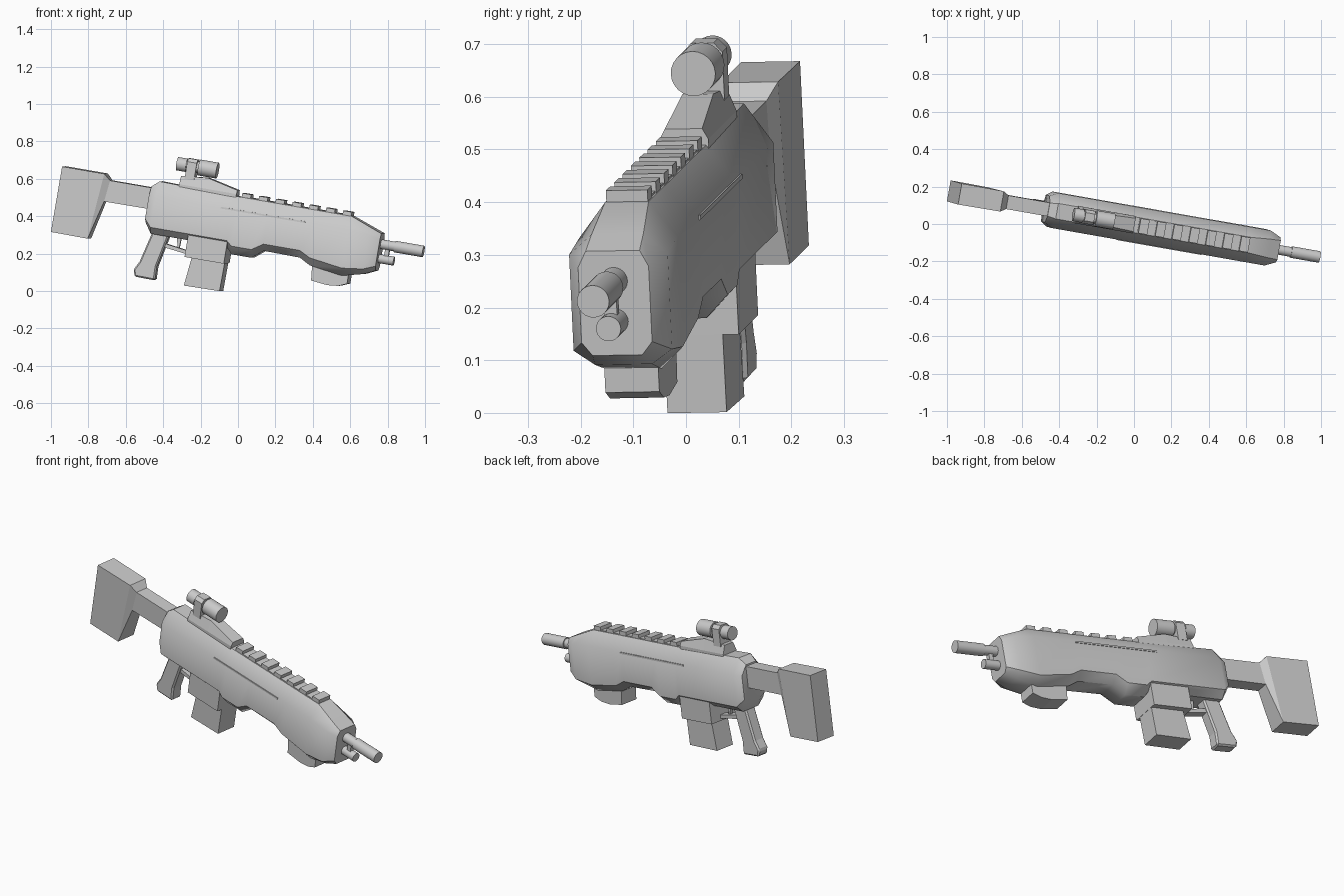
import bpy, bmesh, math
from mathutils import Matrix, Vector

if "Cube" in bpy.data.objects:
    bpy.data.objects.remove(bpy.data.objects["Cube"])

# The rifle is modelled straight along x, then posed with a slight yaw, pitch and roll
POSE = (Matrix.Rotation(math.radians(-10), 4, 'Z')
        @ Matrix.Rotation(math.radians(9.7), 4, 'Y')
        @ Matrix.Rotation(math.radians(1), 4, 'X')
        @ Matrix.Translation((0, 0.005, 0)))


def finish(name, bm, smooth=None):
    bmesh.ops.recalc_face_normals(bm, faces=bm.faces)
    mesh = bpy.data.meshes.new(name)
    bm.to_mesh(mesh)
    bm.free()
    ob = bpy.data.objects.new(name, mesh)
    bpy.context.collection.objects.link(ob)
    ob.matrix_world = POSE
    if smooth:
        bpy.ops.object.select_all(action='DESELECT')
        ob.select_set(True)
        bpy.context.view_layer.objects.active = ob
        bpy.ops.object.shade_smooth_by_angle(angle=math.radians(smooth))
    return ob


def loft(name, rings, smooth=None):
    """Skin a list of equal-length point loops and cap both ends."""
    bm = bmesh.new()
    loops = [[bm.verts.new(p) for p in ring] for ring in rings]
    n = len(loops[0])
    for a, b in zip(loops, loops[1:]):
        for i in range(n):
            j = (i + 1) % n
            bm.faces.new((a[i], a[j], b[j], b[i]))
    bm.faces.new(loops[0])
    bm.faces.new(loops[-1][::-1])
    return finish(name, bm, smooth)


def plate(name, profile, half):
    """Side profile (x, z) extruded to both sides."""
    return loft(name, [[(x, y, z) for x, z in profile] for y in (-half, half)])


def box(name, x0, x1, z0, z1, half, y=0):
    return loft(name, [[(x, y - half, z0), (x, y + half, z0), (x, y + half, z1), (x, y - half, z1)]
                       for x in (x0, x1)])


def tube(name, steps, z, sides=24):
    """Round part along x from (x, radius) steps."""
    ang = [2 * math.pi * i / sides for i in range(sides)]
    return loft(name, [[(x, r * math.cos(t), z + r * math.sin(t)) for t in ang]
                       for x, r in steps], 30)


# Receiver: octagonal sections (x, top, shoulder, low, bottom, half top, half side, half bottom)
sections = [
    (-.550, .475, .425, .300, .280, .035, .072, .040),
    (-.510, .508, .432, .260, .225, .042, .095, .055),
    (-.090, .500, .432, .260, .225, .042, .095, .055),
    (-.060, .500, .432, .235, .190, .042, .095, .052),
    (.050, .500, .432, .235, .190, .042, .095, .052),
    (.110, .500, .432, .275, .238, .042, .095, .052),
    (.310, .500, .432, .275, .235, .042, .095, .052),
    (.370, .500, .432, .245, .203, .042, .095, .052),
    (.550, .500, .432, .220, .178, .042, .095, .052),
    (.665, .458, .420, .235, .207, .050, .095, .055),
    (.725, .436, .405, .260, .235, .052, .068, .048),
]
rings = []
for x, top, sh, low, bot, ht, hs, hb in sections:
    right = [(ht, top), (hs, sh), (hs, low), (hb, bot)]
    rings.append([(x, y, z) for y, z in right] + [(x, -y, z) for y, z in right[::-1]])
loft("receiver", rings, 40)

# Side ledges under the shoulder
for side, label in ((-1, "right"), (1, "left")):
    box("side_ledge_" + label, -.15, .315, .424, .433, .003, side * .095)

# Shoulder stock with a narrower arm: (top x, top z, bottom x, bottom z, half width)
stock = [
    (-1.043, .498, -1.045, .143, .057),
    (-.811, .498, -.843, .141, .055),
    (-.777, .467, -.791, .351, .037),
    (-.530, .467, -.530, .353, .037),
]
loft("stock", [[(tx, -h, tz), (tx, h, tz), (bx, h, bz), (bx, -h, bz)]
               for tx, tz, bx, bz, h in stock])

# Magazine and its well
box("magazine_well", -.302, -.086, .135, .28, .088)
plate("magazine", [(-.266, .16), (-.286, -.018), (-.09, -.015), (-.087, .16)], .057)

# Pistol grip with flared foot
grip = plate("pistol_grip", [(-.505, .24), (-.549, .067), (-.574, .019), (-.562, -.017),
                             (-.451, -.019), (-.453, .055), (-.412, .24)], .034)
bev = grip.modifiers.new("edge_bevel", 'BEVEL')
bev.width, bev.segments = .008, 1

# Trigger guard and trigger
plate("trigger_guard", [(-.45, .187), (-.44, .165), (-.295, .147), (-.295, .166)], .022)
plate("trigger", [(-.375, .235), (-.362, .175), (-.352, .175), (-.35, .235)], .009)

# Front hand rest
plate("hand_rest", [(.38, .23), (.39, .125), (.48, .115), (.54, .121),
                    (.585, .14), (.585, .21)], .052)

# Top rail teeth
box("rail_base", -.06, .545, .49, .504, .038)
for i in range(7):
    x = -.033 + i * .0925
    box(f"rail_tooth_{i + 1}", x - .024, x + .024, .495, .522, .04)

# Sight mount: wedge with flared foot, (x, z of upper edge) at rear, ridge and nose
mount = [(-.402, .556), (-.257, .570), (-.087, .532)]
loft("sight_mount", [[(x, -.047, .49), (x, .047, .49), (x, .047, .512), (x, ht, z),
                      (x, -ht, z), (x, -.047, .512)]
                     for (x, z), ht in zip(mount, (.03, .03, .036))])

# Sight: tube with wide front, slim waist and eyepiece
tube("sight_tube", [(-.438, .036), (-.385, .036), (-.385, .03), (-.317, .03),
                    (-.317, .043), (-.217, .043)], .616)
c = [(.038, .545), (.038, .638), (.022, .656)]
ring = c + [(-y, z) for y, z in c[::-1]]
loft("sight_clamp", [[(x, y, z) for y, z in ring] for x in (-.380, -.328)])

# Barrel, lower tube and the bracket joining them
tube("barrel", [(.70, .026), (.80, .026), (.80, .031), (.957, .031)], .378)
tube("lower_tube", [(.70, .024), (.808, .024)], .300)
box("barrel_bracket", .752, .775, .30, .37, .012)
